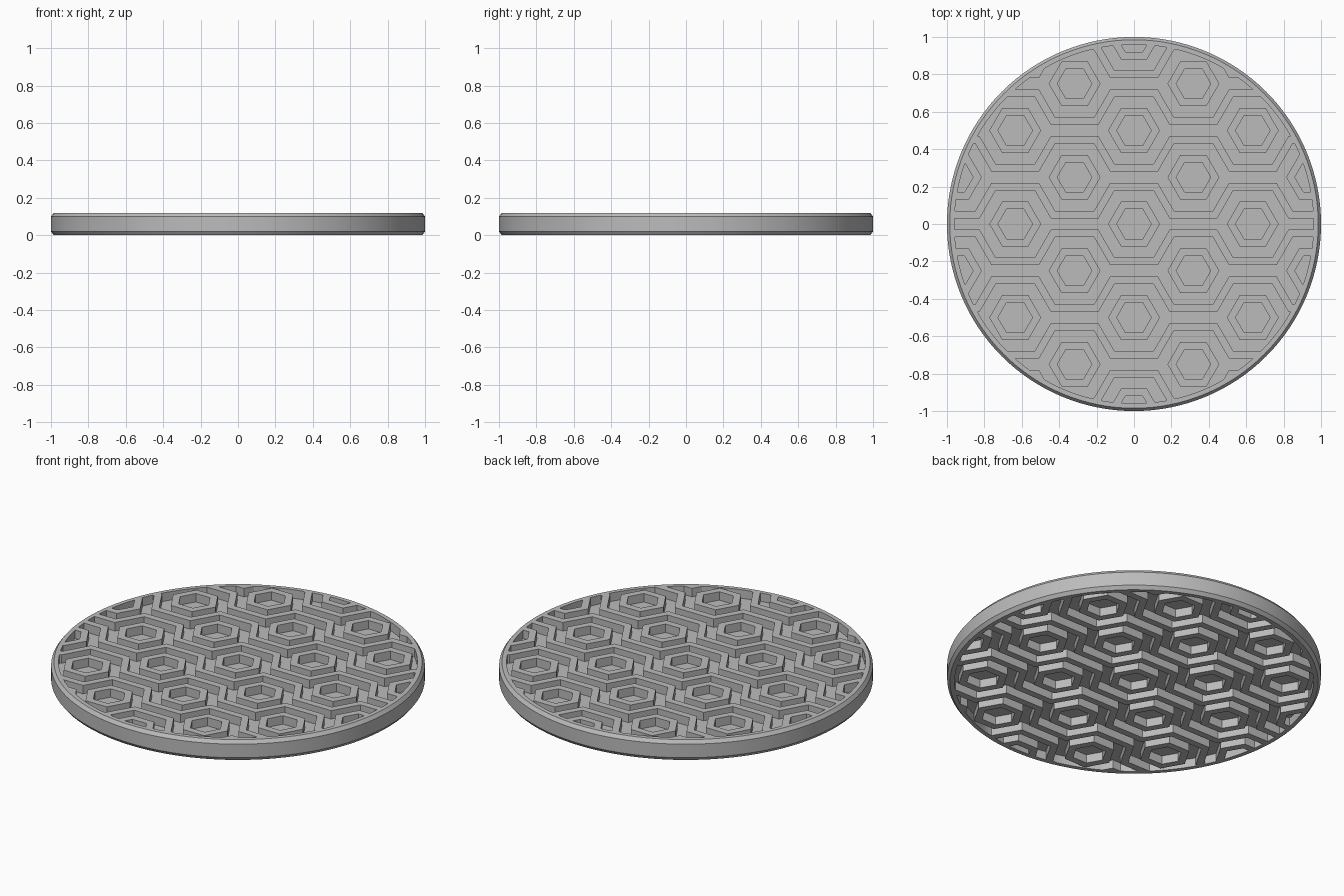
import bpy, bmesh, math

cube = bpy.data.objects.get("Cube")
if cube:
    bpy.data.objects.remove(cube, do_unlink=True)

HEIGHT, DEPTH, RIM = 0.12, 0.05, 0.96
ROOT3 = math.sqrt(3)
PITCH = 0.55 / ROOT3          # distance between hexagon columns
LOW, HIGH = 0.18, 0.22        # rib edges, as distance from a hexagon centre

grey = bpy.data.materials.new("grey")
grey.use_nodes = True
grey.diffuse_color = (0.5, 0.5, 0.5, 1)
grey.node_tree.nodes["Principled BSDF"].inputs["Base Color"].default_value = (0.5, 0.5, 0.5, 1)


def make_object(name, bm):
    bmesh.ops.recalc_face_normals(bm, faces=bm.faces)
    mesh = bpy.data.meshes.new(name)
    bm.to_mesh(mesh)
    bm.free()
    obj = bpy.data.objects.new(name, mesh)
    bpy.context.collection.objects.link(obj)
    mesh.materials.append(grey)
    return obj


def lathe(name, profile, sides=128):
    bm = bmesh.new()
    rings = [[bm.verts.new((r * math.cos(a), r * math.sin(a), z))
              for a in (math.tau * i / sides for i in range(sides))] for r, z in profile]
    for lower, upper in zip(rings, rings[1:]):
        for i in range(sides):
            j = (i + 1) % sides
            bm.faces.new((lower[i], lower[j], upper[j], upper[i]))
    bm.faces.new(rings[0])
    bm.faces.new(rings[-1])
    return make_object(name, bm)


def add_band(bm, inner, outer, closed, z0=-0.1, z1=0.3):
    """Upright wall between two matching outlines."""
    rows = [[bm.verts.new((x, y, z)) for x, y in line]
            for line, z in ((inner, z0), (outer, z0), (outer, z1), (inner, z1))]
    count = len(inner)
    for i in range(count if closed else count - 1):
        j = (i + 1) % count
        for a, b in zip(rows, rows[1:] + rows[:1]):
            bm.faces.new((a[i], a[j], b[j], b[i]))
    if not closed:
        for end in (0, -1):
            bm.faces.new([row[end] for row in rows])


def hexagon(cx, cy, apothem):
    r = apothem * 2 / ROOT3
    return [(cx + r * math.cos(math.pi * i / 3), cy + r * math.sin(math.pi * i / 3))
            for i in range(6)]


def zigzag(row, upper):
    """One edge of the rib that winds between two rows of hexagons."""
    points = []
    for col in range(-4, 5):
        crest = (row + col) % 2 == 0
        d = HIGH if crest == upper else LOW
        y = 0.25 * row + d if crest else 0.25 * (row + 1) - d
        points += [(col * PITCH - d / ROOT3, y), (col * PITCH + d / ROOT3, y)]
    return points


def boolean_cut(obj, cutter):
    mod = obj.modifiers.new("cut", 'BOOLEAN')
    mod.object, mod.operation, mod.solver = cutter, 'DIFFERENCE', 'EXACT'
    bpy.context.view_layer.objects.active = obj
    bpy.ops.object.modifier_apply(modifier=mod.name)


# Ribs and hexagon rings that stay standing
bm = bmesh.new()
for row in range(-5, 5):
    add_band(bm, zigzag(row, False), zigzag(row, True), False)
for col in range(-3, 4):
    for row in range(-2, 3):
        cx, cy = col * PITCH, 0.5 * row + 0.25 * (col % 2)
        if math.hypot(cx, cy) < 1.1:
            add_band(bm, hexagon(cx, cy, 0.08), hexagon(cx, cy, 0.12), True)
ribs = make_object("rib_pattern", bm)

# Disc with chamfered edges, recessed on both faces between the ribs
disc = lathe("patterned_disc", [(0.985, 0), (1, 0.02), (1, HEIGHT - 0.02), (0.985, HEIGHT)])
for z0, z1 in ((HEIGHT - DEPTH, HEIGHT + 0.05), (-0.05, DEPTH)):
    pocket = lathe("pocket", [(RIM, z0), (RIM, z1)])
    boolean_cut(pocket, ribs)
    boolean_cut(disc, pocket)
    bpy.data.objects.remove(pocket, do_unlink=True)
bpy.data.objects.remove(ribs, do_unlink=True)

bpy.context.view_layer.objects.active = disc
disc.select_set(True)
bpy.ops.object.shade_smooth_by_angle(angle=math.radians(25))
